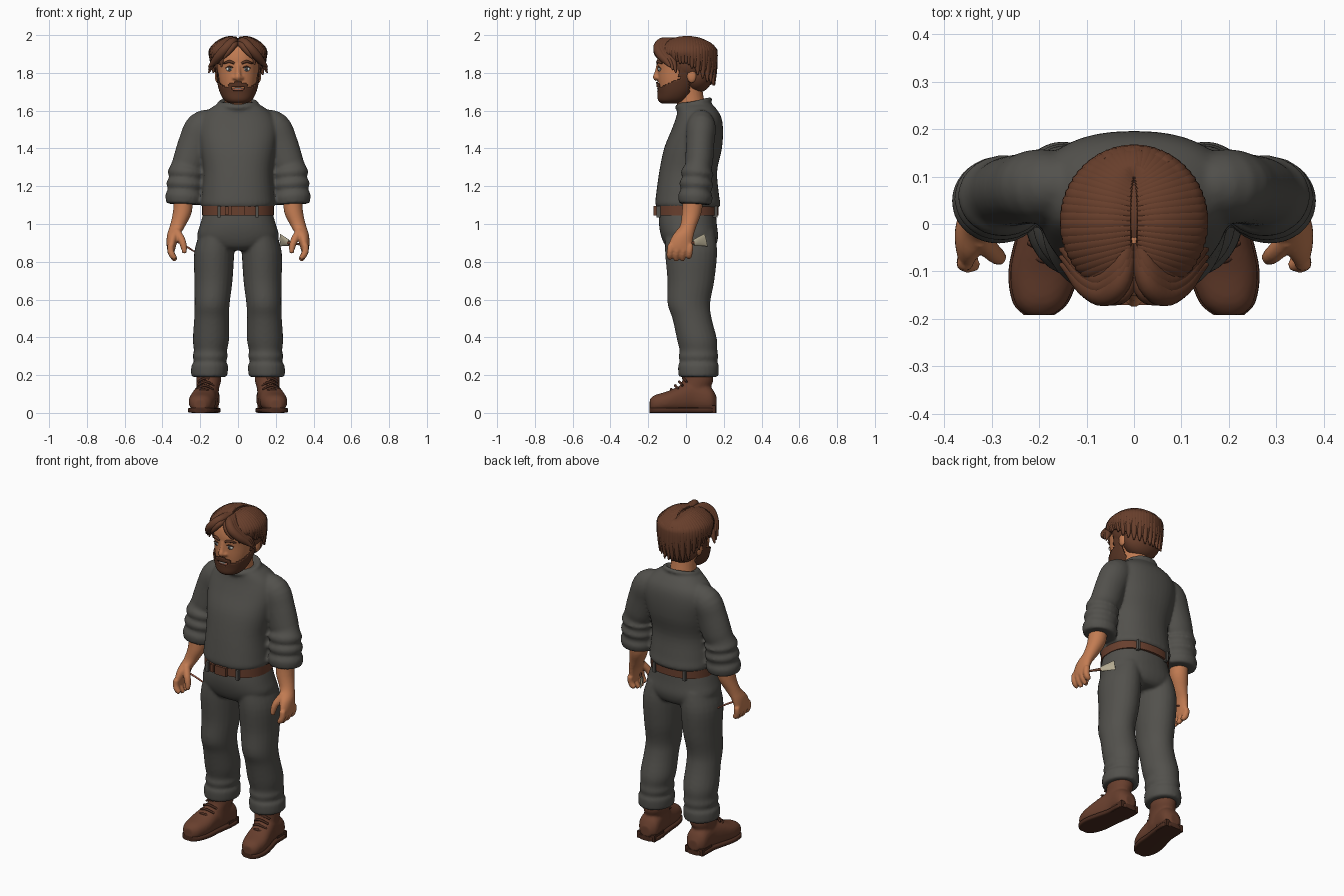
import bpy, bmesh, math, random
from mathutils import Vector, Matrix

random.seed(4)
if "Cube" in bpy.data.objects:
    bpy.data.objects.remove(bpy.data.objects["Cube"])


def material(name, r, g, b):
    m = bpy.data.materials.new(name)
    m.use_nodes = True
    m.diffuse_color = (r, g, b, 1)
    bsdf = m.node_tree.nodes["Principled BSDF"]
    bsdf.inputs["Base Color"].default_value = (r, g, b, 1)
    bsdf.inputs["Roughness"].default_value = 0.8
    return m


CHARCOAL = material("charcoal cloth", .085, .082, .073)
SKIN = material("warm skin", .54, .2, .085)
HAIR = material("brown hair", .135, .048, .024)
BEARD = material("dark beard", .1, .036, .018)
LEATHER = material("brown leather", .14, .05, .027)
DARK = material("dark leather", .07, .025, .014)
WHITE = material("eye white", .7, .66, .6)
IRIS = material("grey blue iris", .09, .13, .15)
LIPS = material("lip rose", .4, .12, .07)
BRISTLE = material("pale bristle", .45, .4, .28)


def spline(points, steps):
    """Catmull-Rom resampling of tuples."""
    out, last = [], len(points) - 1
    for i in range(last):
        quad = [points[min(max(i + j, 0), last)] for j in (-1, 0, 1, 2)]
        for s in range(steps):
            t = s / steps
            out.append([b + .5 * t * (c - a + t * (2 * a - 5 * b + 4 * c - d + t * (3 * (b - c) + d - a)))
                        for a, b, c, d in zip(*quad)])
    return out + [list(points[-1])]


def loft(bm, rings, axis=None, n=24, steps=4, power=2, side=1, grow=0):
    """Skin rings (x, y, z, ru, rv); without an axis the rings follow the path."""
    pts = spline(rings, steps)
    pos = [Vector((side * p[0], p[1], p[2])) for p in pts]
    u, loops = None, []
    for i, p in enumerate(pts):
        t = Vector(axis) if axis else (pos[min(i + 1, len(pos) - 1)] - pos[max(i - 1, 0)]).normalized()
        if u is None:
            u = Vector((1, 0, 0)) if abs(t.x) < .8 else Vector((0, 1, 0))
        u = (u - t * t.dot(u)).normalized()
        v = t.cross(u)
        loop = []
        for k in range(n):
            c, s = math.cos(math.tau * k / n), math.sin(math.tau * k / n)
            cu = math.copysign(abs(c) ** (2 / power), c) * max(p[3] + grow, .001)
            cv = math.copysign(abs(s) ** (2 / power), s) * max(p[4] + grow, .001)
            loop.append(bm.verts.new(pos[i] + u * cu + v * cv))
        loops.append(loop)
    for a, b in zip(loops, loops[1:]):
        for k in range(n):
            bm.faces.new((a[k], a[(k + 1) % n], b[(k + 1) % n], b[k]))
    bm.faces.new(loops[0])
    bm.faces.new(loops[-1])


def tube(bm, path, side=1, n=12, steps=4):
    loft(bm, [(*p[:3], p[3], p[3]) for p in path], n=n, steps=steps, side=side)


def ball(bm, loc, size):
    bmesh.ops.create_uvsphere(bm, u_segments=24, v_segments=14, radius=1,
                              matrix=Matrix.Translation(loc) @ Matrix.Diagonal((*size, 1)))


def box(bm, loc, size):
    bmesh.ops.create_cube(bm, size=1, matrix=Matrix.Translation(loc) @ Matrix.Diagonal((*size, 1)))


def finish(name, bm, mat, voxel=0, relax=4):
    """Make the object; a voxel size fuses its overlapping pieces."""
    bmesh.ops.recalc_face_normals(bm, faces=bm.faces)
    me = bpy.data.meshes.new(name)
    bm.to_mesh(me)
    bm.free()
    me.materials.append(mat)
    ob = bpy.data.objects.new(name, me)
    bpy.context.collection.objects.link(ob)
    bpy.context.view_layer.objects.active = ob
    bpy.ops.object.select_all(action='DESELECT')
    ob.select_set(True)
    if voxel:
        bpy.ops.object.shade_smooth()
        fuse = ob.modifiers.new("fuse", 'REMESH')
        fuse.mode, fuse.voxel_size, fuse.use_smooth_shade = 'VOXEL', voxel, True
        soft = ob.modifiers.new("soften", 'SMOOTH')
        soft.factor, soft.iterations = .5, relax
    else:
        bpy.ops.object.shade_smooth_by_angle(angle=math.radians(45))
    return ob


UP, BACK = (0, 0, 1), (0, 1, 0)
SIDES = ((1, "left"), (-1, "right"))

# Sweater: torso, collar and rolled sleeves
bm = bmesh.new()
loft(bm, [(0, .01, 1.085, .18, .16), (0, .01, 1.105, .195, .172), (0, .008, 1.16, .19, .166),
          (0, .012, 1.28, .182, .153), (0, .037, 1.4, .2, .153), (0, .06, 1.5, .21, .136),
          (0, .067, 1.57, .19, .118), (0, .055, 1.62, .135, .097), (0, .043, 1.645, .085, .08)],
     UP, n=40, power=2.3)
ring = [math.tau * k / 16 for k in range(17)]
tube(bm, [(.095 * math.cos(a), .04 + .085 * math.sin(a), 1.638 + .02 * math.sin(a), .014) for a in ring])
for s, _ in SIDES:
    loft(bm, [(.12, .08, 1.54, .06, .07), (.19, .08, 1.51, .078, .088), (.225, .075, 1.43, .075, .09),
              (.255, .07, 1.34, .074, .088), (.27, .065, 1.3, .072, .085), (.275, .06, 1.27, .087, .097),
              (.277, .058, 1.24, .078, .088), (.28, .055, 1.21, .091, .1), (.282, .053, 1.178, .08, .09),
              (.285, .05, 1.145, .092, .1), (.287, .048, 1.105, .084, .092)], side=s)
finish("sweater", bm, CHARCOAL, .009, 3)

# Trousers with turned-up cuffs
bm = bmesh.new()
loft(bm, [(0, .008, 1.09, .172, .148), (0, .01, 1.0, .2, .153), (0, .02, .93, .215, .15),
          (0, .025, .88, .17, .13), (0, .03, .86, .1, .1)], UP, n=40, power=2.3)
for s, _ in SIDES:
    loft(bm, [(.11, .022, .96, .09, .13), (.126, .027, .85, .106, .138), (.13, .026, .7, .101, .124),
              (.137, .015, .58, .093, .113), (.14, .032, .5, .092, .104), (.143, .058, .39, .096, .106),
              (.146, .066, .33, .088, .1), (.147, .066, .3, .093, .105), (.148, .066, .27, .086, .1),
              (.15, .066, .25, .097, .108), (.152, .066, .2, .096, .106), (.152, .066, .19, .088, .1)],
         UP, side=s)
finish("trousers", bm, CHARCOAL, .009, 3)

# Belt, buckle and belt loops
bm = bmesh.new()
loft(bm, [(0, .008, z, .19, .164) for z in (1.045, 1.07, 1.1)], UP, n=48, power=2.3)
finish("belt", bm, LEATHER)
bm = bmesh.new()
box(bm, (0, -.16, 1.07), (.075, .022, .052))
box(bm, (-.06, -.157, 1.07), (.02, .02, .046))
finish("buckle", bm, LEATHER)
bm = bmesh.new()
for s, _ in SIDES:
    for y, x in ((-.145, .1), (.155, .1)):
        box(bm, (s * x, y, 1.065), (.016, .022, .06))
finish("belt_loops", bm, CHARCOAL)

# Boots
for s, label in SIDES:
    bm = bmesh.new()
    foot = [(.16, .162, .055, .03, .03), (.16, .13, .07, .062, .066), (.165, .05, .085, .062, .08),
            (.178, -.02, .075, .066, .072), (.19, -.1, .06, .071, .054), (.197, -.165, .05, .055, .044),
            (.2, -.192, .042, .028, .03)]
    loft(bm, foot, BACK, side=s, power=2.3)
    loft(bm, [(.165, .025, .06, .06, .09), (.16, .045, .13, .06, .085), (.155, .062, .17, .066, .082),
              (.155, .064, .21, .066, .08)], UP, side=s)
    finish(label + "_boot", bm, LEATHER, .007)
    bm = bmesh.new()
    loft(bm, [(x, y, .014, r + .004, .014) for x, y, _, r, _ in foot], BACK, side=s, power=5)
    box(bm, (s * .161, .11, .02), (.118, .09, .04))
    finish(label + "_sole", bm, DARK)
    bm = bmesh.new()
    for i in range(4):
        y, z, x = -.075 + .021 * i, .105 + .02 * i, .182 - .005 * i
        tube(bm, [(x - .045, y + .015, z, .006), (x, y - .003, z + .02, .007), (x + .045, y + .015, z, .006)],
             side=s, n=8)
    finish(label + "_laces", bm, DARK)

# Forearms and hands
for s, label in SIDES:
    bm = bmesh.new()
    loft(bm, [(.288, .04, 1.15, .05, .055), (.295, .03, 1.06, .05, .052), (.32, .012, .99, .041, .044),
              (.342, -.015, .94, .034, .056), (.352, -.03, .89, .026, .062), (.354, -.03, .86, .02, .058)],
         UP, side=s)
    for i, tip in enumerate((.818, .806, .808, .825)):
        y = -.08 + .034 * i
        tube(bm, [(.355, y, .89, .018), (.357, y - .003, .86, .018), (.347, y - .006, .833, .017),
                  (.33, y - .006, tip, .012)], side=s)
    tube(bm, [(.325, -.03, .96, .022), (.298, -.06, .915, .02), (.286, -.07, .875, .017),
              (.284, -.075, .845, .011)], side=s)
    finish(label + "_hand", bm, SKIN, .006)

# Paintbrush in the left hand, pencil in the right
bm = bmesh.new()
tube(bm, [(.35, -.07, .885, .005), (.31, -.01, .895, .006), (.265, .045, .9, .009)])
finish("brush_handle", bm, LEATHER)
bm = bmesh.new()
loft(bm, [(.27, .04, .9, .008, .016), (.255, .06, .905, .01, .022), (.225, .105, .915, .005, .034)], n=16)
finish("brush_bristles", bm, BRISTLE)
bm = bmesh.new()
tube(bm, [(-.35, -.01, .92, .005), (-.28, .01, .885, .005), (-.21, .03, .84, .003)])
finish("pencil", bm, LIPS)

# Head, neck, nose and ears
skull = [(0, -.085, 1.645, .03, .035), (0, -.07, 1.66, .062, .067), (0, -.053, 1.7, .085, .087),
         (0, -.035, 1.76, .1, .112), (0, -.02, 1.82, .107, .13), (0, -.012, 1.88, .112, .14),
         (0, -.01, 1.94, .1, .122), (0, -.01, 1.975, .05, .06)]
bm = bmesh.new()
loft(bm, skull, UP, n=40, power=2.2)
loft(bm, [(0, .03, 1.56, .085, .07), (0, .028, 1.62, .074, .074), (0, .02, 1.68, .07, .072),
          (0, .01, 1.76, .07, .07)], UP)
tube(bm, [(0, -.143, 1.845, .013), (0, -.153, 1.8, .014), (0, -.158, 1.778, .018), (0, -.15, 1.765, .014)])
for s, _ in SIDES:
    ball(bm, (s * .018, -.148, 1.773), (.012, .013, .01))
    ball(bm, (s * .109, .03, 1.785), (.014, .026, .04))
finish("head", bm, SKIN, .006, 3)

# Beard: jaw shell trimmed by cheek line, with sideburns and a gap for the mouth
bm = bmesh.new()
loft(bm, skull, UP, n=80, steps=9, power=2.2, grow=.004)


def bearded(c):
    cheek = 1.728 + .5 * max(0, c.y + .12)
    if abs(c.x) < .05:
        cheek = 1.757 - .35 * abs(c.x)
    if -.035 < c.y < .01:
        cheek = 1.85
    mouth = (c.x / .034) ** 2 + ((c.z - 1.716) / .012) ** 2 < 1 and c.y < 0
    return c.z < cheek and c.y < .015 and not mouth


bmesh.ops.delete(bm, geom=[f for f in bm.faces if not bearded(f.calc_center_median())], context='FACES')
beard = finish("beard", bm, BEARD)
beard.modifiers.new("thickness", 'SOLIDIFY').thickness = .008

# Mouth, eyes and brows
bm = bmesh.new()
ball(bm, (0, -.142, 1.713), (.03, .008, .01))
finish("lips", bm, LIPS)
bm = bmesh.new()
ball(bm, (0, -.146, 1.717), (.021, .007, .004))
finish("teeth", bm, WHITE)
for s, label in SIDES:
    for part, y, size, mat in (("eye", -.139, (.02, .008, .012), WHITE),
                               ("iris", -.144, (.01, .006, .0105), IRIS),
                               ("pupil", -.148, (.005, .004, .0055), DARK)):
        bm = bmesh.new()
        ball(bm, (s * .044, y, 1.82), size)
        finish(label + "_" + part, bm, mat)
    bm = bmesh.new()
    tube(bm, [(.018, -.15, 1.85, .006), (.045, -.148, 1.86, .008), (.078, -.128, 1.85, .004)], side=s)
    tube(bm, [(.023, -.145, 1.826, .002), (.044, -.147, 1.834, .004), (.067, -.134, 1.824, .002)], side=s)
    finish(label + "_brow", bm, BEARD)

# Hair: cap under swept locks that fall from a centre parting
bm = bmesh.new()
ball(bm, (0, .02, 1.86), (.135, .13, .125))
ball(bm, (0, .06, 1.79), (.115, .083, .095))
for s, _ in SIDES:
    for layer in range(2):
        for i in range(12):
            a = math.radians(-52 + 12.5 * i + 6 * layer)
            ca, sa = math.cos(a), math.sin(a)
            path = []
            for t, r in ((0, .012), (.3, .022), (.6, .025), (.85, .026), (.97, .025)):
                x = .006 + (.136 * ca - .006) * t
                y = .005 + sa * (.09 + .05 * t)
                dome = max(0, 1 - (x / .142) ** 2 - ((y - .005) / .147) ** 2)
                path.append((x, y, 1.872 + .108 * math.sqrt(dome), r))
            drop = (.045 + .11 * max(0, sa)) * (1 - .3 * layer) + random.uniform(-.01, .01)
            x, y, z, _ = path[-1]
            path += [(x * 1.02, y * 1.02, z - drop * .6, .02),
                     (x * 1.08, y * 1.05, z - drop - .025, .004)]
            tube(bm, path, side=s, n=10, steps=3)
    # Curtain fringe
    for k in range(3):
        d = .016 * k
        tube(bm, [(.012, -.07 + d, 1.968, .016), (.03, -.125 + d, 1.963, .024),
                  (.062, -.148 + d, 1.932, .026), (.098, -.132 + d, 1.893, .024),
                  (.128, -.1 + d, 1.858, .018), (.155, -.085 + d, 1.832 - d, .004)], side=s)
    tube(bm, [(.006, -.11, 1.955, .014), (.022, -.147, 1.945, .017), (.05, -.158, 1.91, .014),
              (.075, -.15, 1.878, .004)], side=s)
finish("hair", bm, HAIR)
